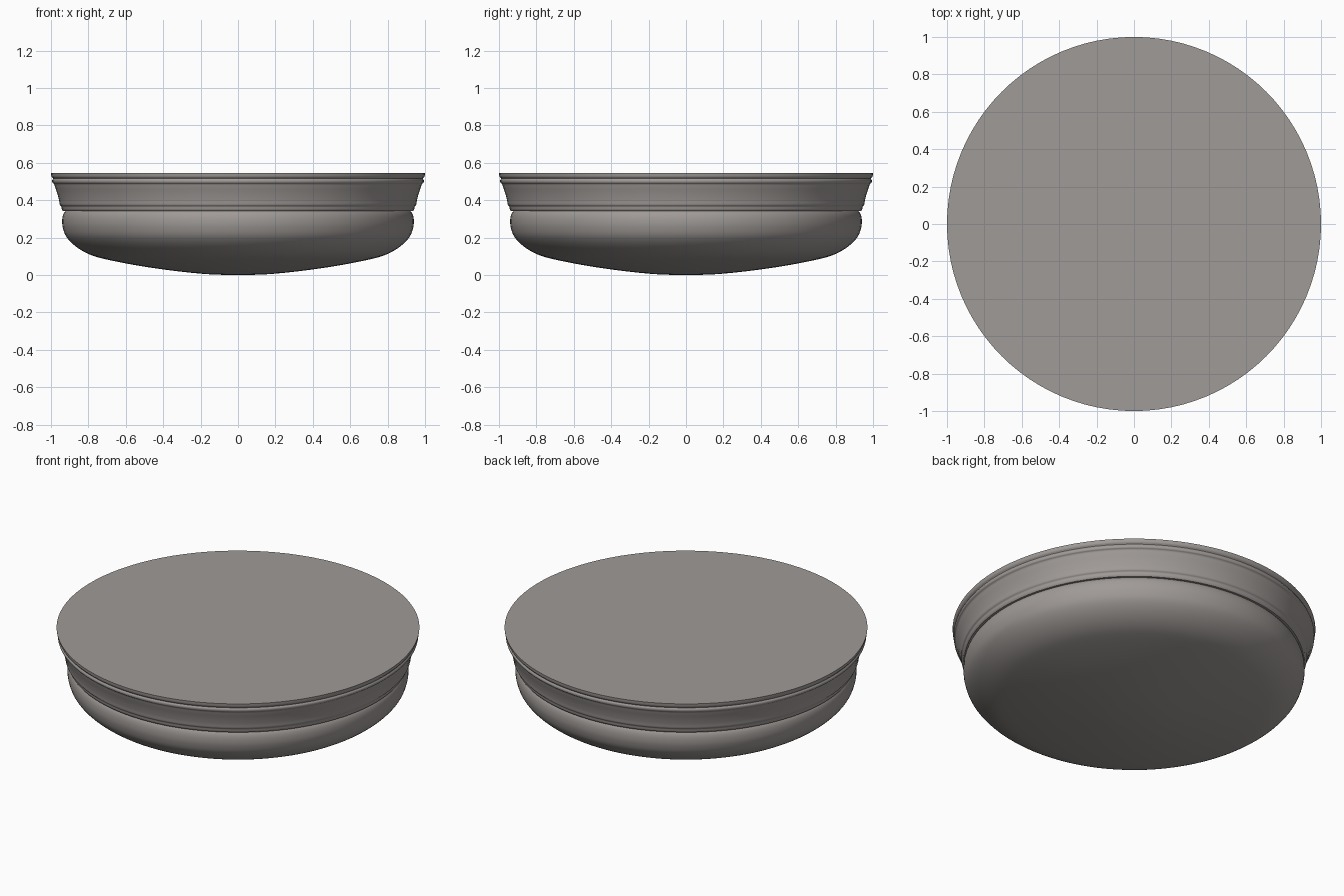
import bpy, bmesh, math

cube = bpy.data.objects.get("Cube")
if cube:
    bpy.data.objects.remove(cube, do_unlink=True)

SEGMENTS = 96

warm_grey = bpy.data.materials.new("warm_grey")
warm_grey.use_nodes = True
colour = (0.35, 0.325, 0.312, 1)
warm_grey.diffuse_color = colour
warm_grey.node_tree.nodes["Principled BSDF"].inputs["Base Color"].default_value = colour


def smooth_path(points, steps=4):
    """Catmull-Rom curve through (radius, height) points."""
    padded = [points[0]] + points + [points[-1]]
    path = []
    for a, b, c, d in zip(padded, padded[1:], padded[2:], padded[3:]):
        for i in range(steps):
            t = i / steps
            path.append(tuple(
                q + t / 2 * (r - p + t * (2*p - 5*q + 4*r - s + t * (3*(q - r) + s - p)))
                for p, q, r, s in zip(a, b, c, d)))
    return path + [points[-1]]


def lathe(name, profile):
    """Spin a bottom-to-top profile around z; radius 0 makes a pole."""
    bm = bmesh.new()
    verts = [bm.verts.new((r, 0, z)) for r, z in profile]
    edges = [bm.edges.new(pair) for pair in zip(verts, verts[1:])]
    bmesh.ops.spin(bm, geom=verts + edges, cent=(0, 0, 0), axis=(0, 0, 1),
                   angle=math.tau, steps=SEGMENTS, use_merge=True)
    bmesh.ops.remove_doubles(bm, verts=bm.verts, dist=0.0001)
    bmesh.ops.recalc_face_normals(bm, faces=bm.faces)
    mesh = bpy.data.meshes.new(name)
    bm.to_mesh(mesh)
    bm.free()
    mesh.materials.append(warm_grey)
    obj = bpy.data.objects.new(name, mesh)
    bpy.context.collection.objects.link(obj)
    bpy.ops.object.select_all(action="DESELECT")
    obj.select_set(True)
    bpy.context.view_layer.objects.active = obj
    bpy.ops.object.shade_smooth_by_angle(angle=math.radians(35))
    return obj


# Shallow rounded diffuser bowl
bowl = smooth_path([(0, 0.005), (0.15, 0.009), (0.32, 0.025), (0.52, 0.053),
                    (0.71, 0.09), (0.8, 0.118), (0.87, 0.16), (0.918, 0.21),
                    (0.937, 0.26), (0.94, 0.3), (0.934, 0.33), (0.922, 0.348)])
lathe("diffuser_bowl", [(r, z - 0.005) for r, z in bowl])

# Flared mounting ring with soft ridges and a flat closed back
ring = smooth_path([(0.936, 0.342), (0.942, 0.352), (0.945, 0.366), (0.953, 0.376),
                    (0.957, 0.4), (0.966, 0.435), (0.977, 0.468), (0.983, 0.486),
                    (0.992, 0.494), (0.994, 0.506), (0.989, 0.516),
                    (0.997, 0.526), (1.0, 0.545)])
lathe("mounting_ring", [(0.9, 0.342)] + ring + [(0, 0.545)])
